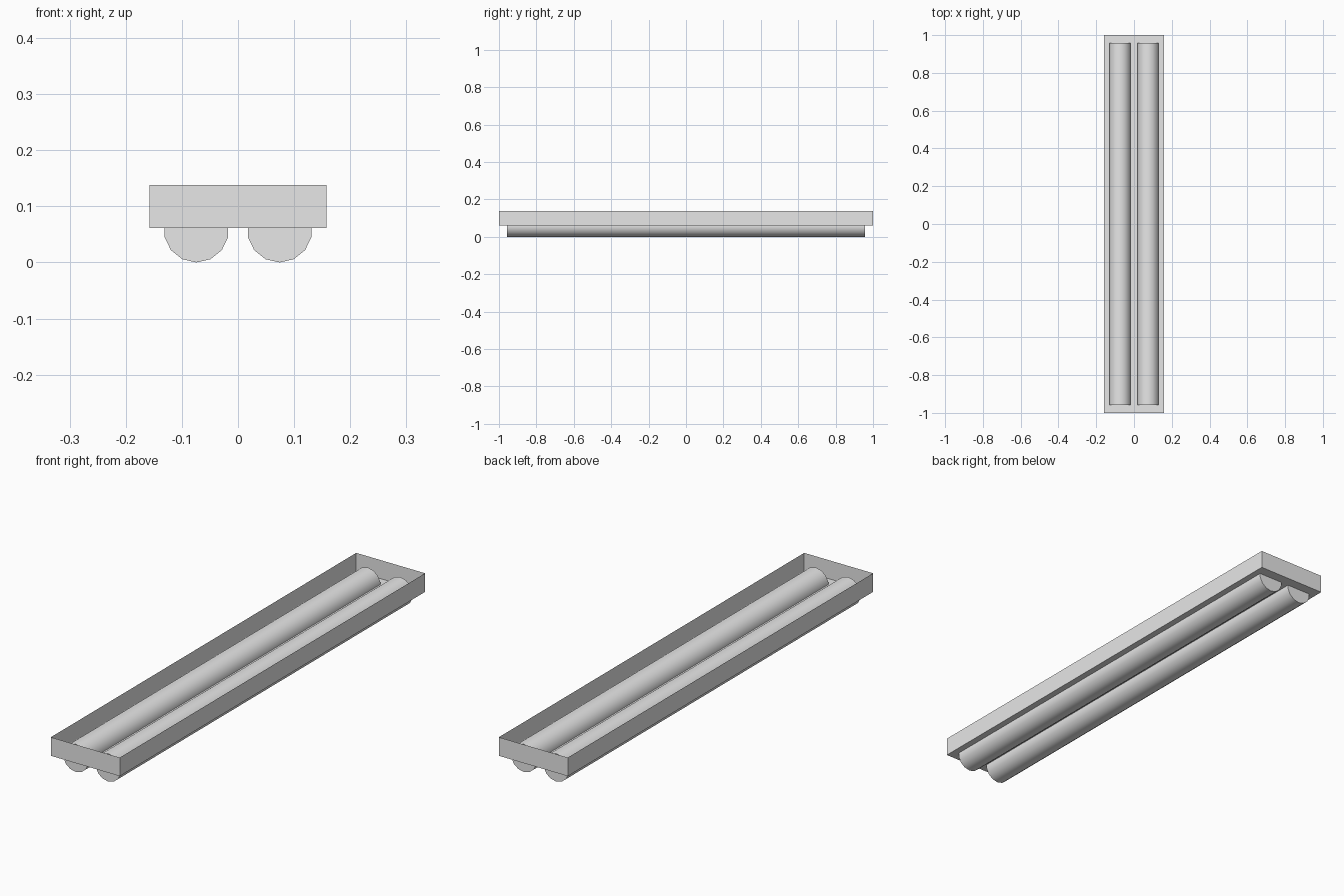
import bpy, bmesh, math
from mathutils import Matrix

if "Cube" in bpy.data.objects:
    bpy.data.objects.remove(bpy.data.objects["Cube"])

grey = bpy.data.materials.new("light grey")
grey.diffuse_color = (0.8, 0.8, 0.8, 1)
grey.use_nodes = True
grey.node_tree.nodes["Principled BSDF"].inputs["Base Color"].default_value = grey.diffuse_color


def add_object(name, bm):
    bmesh.ops.recalc_face_normals(bm, faces=bm.faces)
    mesh = bpy.data.meshes.new(name)
    bm.to_mesh(mesh)
    bm.free()
    mesh.materials.append(grey)
    obj = bpy.data.objects.new(name, mesh)
    bpy.context.collection.objects.link(obj)
    return obj


# Open-topped tray made of thin sheet
z0, z1 = 0.061, 0.138
bm = bmesh.new()
bmesh.ops.create_cube(bm, size=1, matrix=Matrix.Translation((0, 0, (z0 + z1) / 2))
                      @ Matrix.Diagonal((0.316, 2.0, z1 - z0, 1)))
bm.normal_update()
bmesh.ops.delete(bm, geom=[f for f in bm.faces if f.normal.z > 0.5], context='FACES_ONLY')
add_object("tray", bm)

# Two 14-sided tubes lying along the tray, half sunk through its floor
radius = 0.058
for side, x in (("left", -0.0742), ("right", 0.0742)):
    bm = bmesh.new()
    # the half-step turn puts one vertex exactly at the bottom
    bmesh.ops.create_cone(bm, cap_ends=True, segments=14, radius1=radius, radius2=radius, depth=1.914,
                          matrix=Matrix.Translation((x, 0, radius)) @ Matrix.Rotation(math.pi / 2, 4, 'X'))
    lowest = min(v.co.z for v in bm.verts)
    if lowest > 0.0005:
        bmesh.ops.rotate(bm, verts=bm.verts, cent=(x, 0, radius),
                         matrix=Matrix.Rotation(math.pi / 14, 3, 'Y'))
    tube = add_object(side + "_tube", bm)
    bpy.ops.object.select_all(action='DESELECT')
    tube.select_set(True)
    bpy.context.view_layer.objects.active = tube
    bpy.ops.object.shade_smooth_by_angle(angle=math.radians(40))
